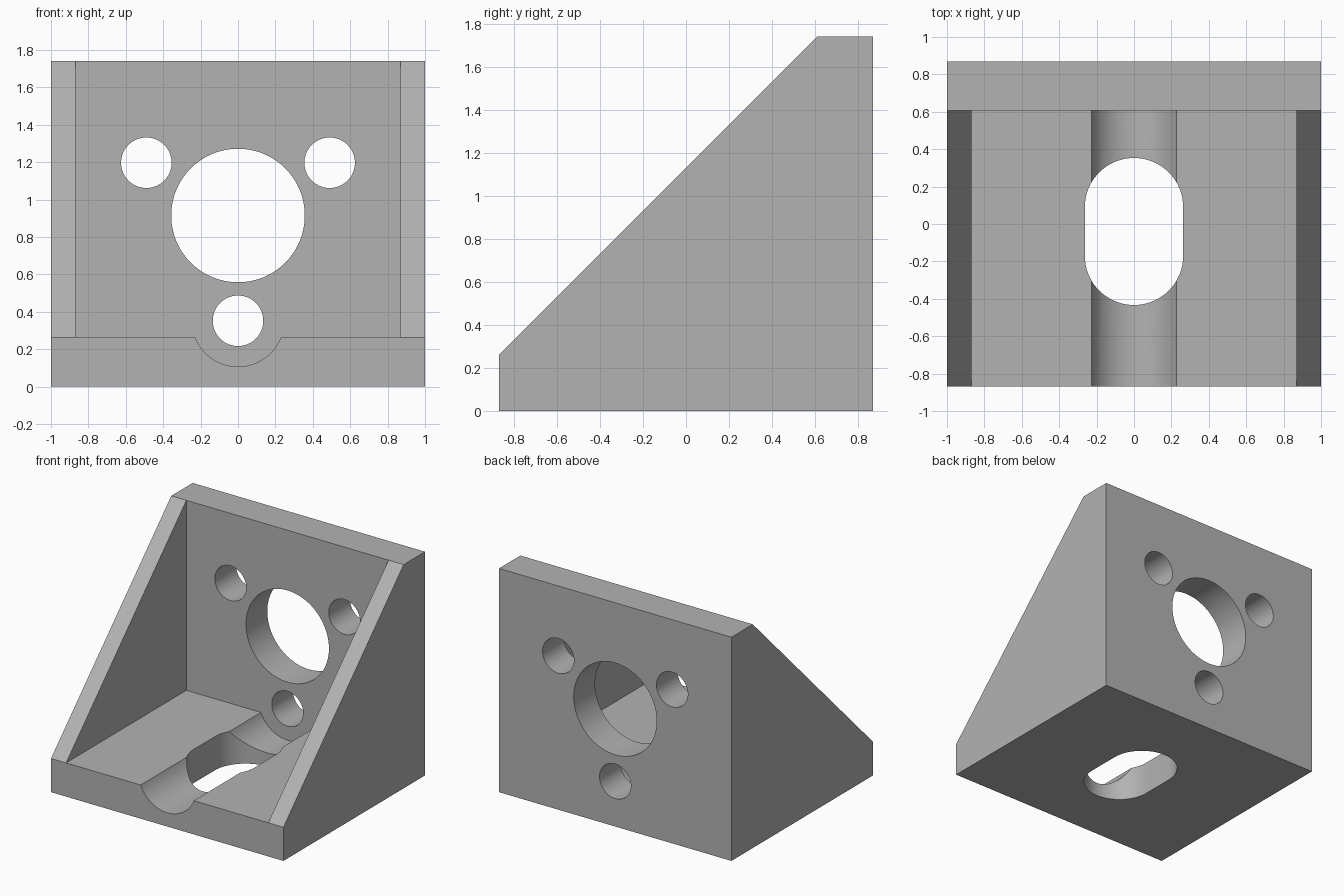
import bpy, bmesh
from math import pi
from mathutils import Matrix, Vector

cube = bpy.data.objects.get("Cube")
if cube:
    bpy.data.objects.remove(cube, do_unlink=True)

# Main dimensions
HALF_W, HALF_D, HEIGHT = 1.0, 0.87, 1.74
PLATE, GUSSET = 0.262, 0.13
WALL_Y = HALF_D - PLATE

grey = bpy.data.materials.new("plain grey")
grey.use_nodes = True
colour = (0.45, 0.45, 0.45, 1)
grey.diffuse_color = colour
grey.node_tree.nodes["Principled BSDF"].inputs["Base Color"].default_value = colour


def finish(name, bm):
    bmesh.ops.recalc_face_normals(bm, faces=bm.faces)
    mesh = bpy.data.meshes.new(name)
    bm.to_mesh(mesh)
    bm.free()
    mesh.materials.append(grey)
    obj = bpy.data.objects.new(name, mesh)
    bpy.context.collection.objects.link(obj)
    return obj


def prism(name, profile, half_width):
    """Extrude a (y, z) profile symmetrically along x."""
    bm = bmesh.new()
    face = bm.faces.new([bm.verts.new((-half_width, y, z)) for y, z in profile])
    ext = bmesh.ops.extrude_face_region(bm, geom=[face])
    moved = [v for v in ext["geom"] if isinstance(v, bmesh.types.BMVert)]
    bmesh.ops.translate(bm, verts=moved, vec=(2 * half_width, 0, 0))
    return finish(name, bm)


def rod(name, centre, radius, length, axis="Y", stretch=0):
    """Cylinder along y or z; stretch pulls its halves apart in y into a slot."""
    bm = bmesh.new()
    bmesh.ops.create_cone(bm, cap_ends=True, segments=96, radius1=radius,
                          radius2=radius, depth=length,
                          matrix=Matrix.Rotation(pi / 192 * 2, 4, "Z"))
    if stretch:
        for v in bm.verts:
            v.co.y += stretch if v.co.y > 0 else -stretch
    if axis == "Y":
        bm.transform(Matrix.Rotation(pi / 2, 4, "X"))
    bm.transform(Matrix.Translation(Vector(centre)))
    return finish(name, bm)


def cut(body, cutter):
    cutter.hide_render = True
    mod = body.modifiers.new(cutter.name, "BOOLEAN")
    mod.operation, mod.solver, mod.object = "DIFFERENCE", "EXACT", cutter
    bpy.ops.object.modifier_apply(modifier=mod.name)
    bpy.data.objects.remove(cutter, do_unlink=True)


# Solid wedge that becomes base, back wall and side gussets
bracket = prism("angle_bracket", [(-HALF_D, 0), (HALF_D, 0), (HALF_D, HEIGHT),
                                  (WALL_Y, HEIGHT), (-HALF_D, PLATE)], HALF_W)
bpy.context.view_layer.objects.active = bracket
bracket.select_set(True)

# Open pocket between the gussets
cut(bracket, prism("pocket", [(-1, PLATE), (WALL_Y, PLATE), (WALL_Y, 2), (-1, 2)],
                   HALF_W - GUSSET))

# Round channel along the base, stopping at the back wall
cut(bracket, rod("channel", (0, (WALL_Y - 1) / 2, 0.353), 0.246, WALL_Y + 1))

# Slot through the base
cut(bracket, rod("base_slot", (0, -0.04, 0.2), 0.263, 0.8, "Z", 0.13))

# Large bore and three screw holes through the back wall
cut(bracket, rod("centre_bore", (0, HALF_D, 0.915), 0.357, 0.8))
for x, z in ((-0.49, 1.197), (0.49, 1.197), (0, 0.352)):
    cut(bracket, rod("screw_hole", (x, HALF_D, z), 0.135, 0.8))

bpy.ops.object.shade_smooth_by_angle(angle=pi / 6)
